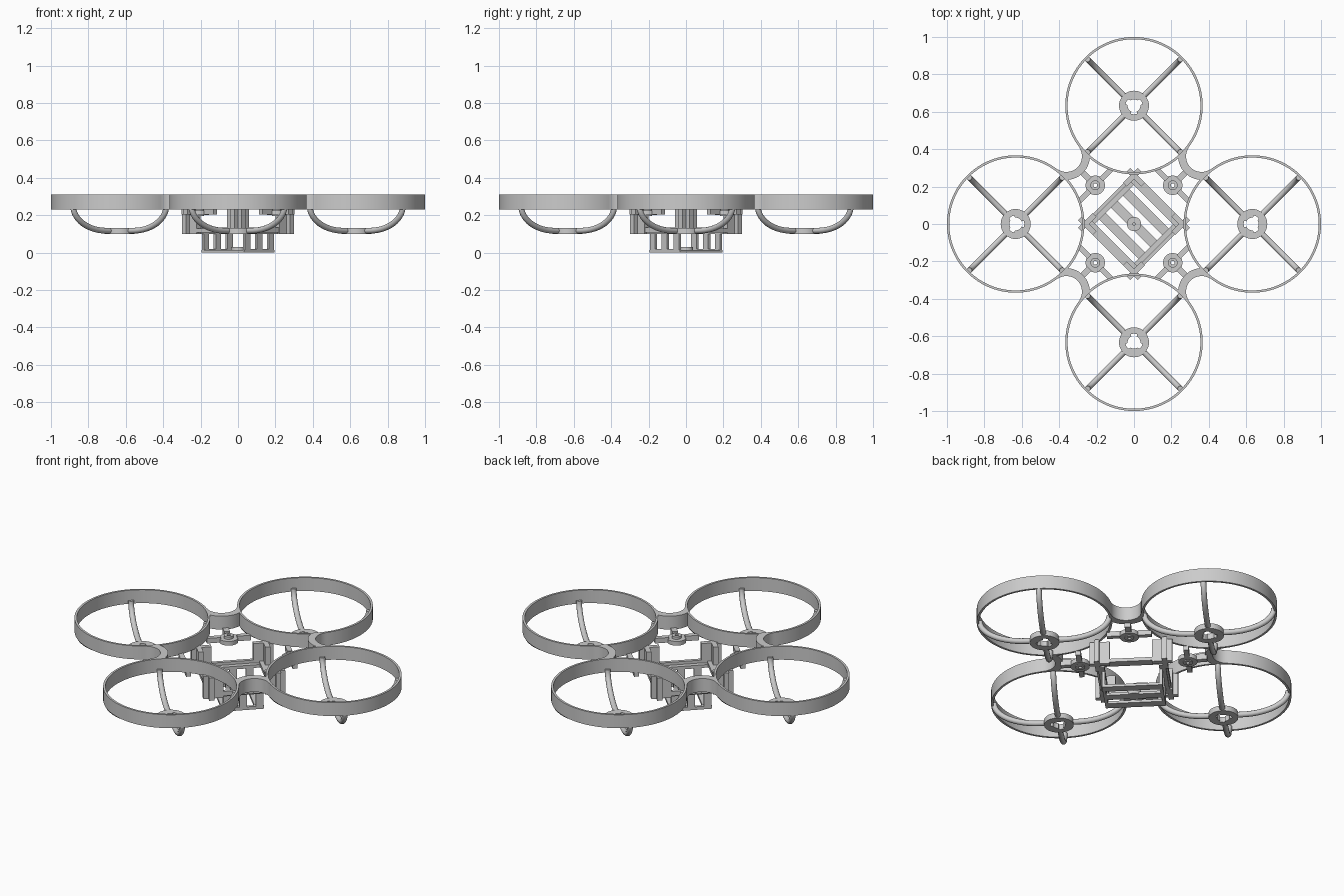
import bpy, bmesh
from math import sin, cos, pi, radians
from mathutils import Matrix

if "Cube" in bpy.data.objects:
    bpy.data.objects.remove(bpy.data.objects["Cube"])

Q = pi / 4


def finish(name, bm, matrix, smooth=True):
    bmesh.ops.recalc_face_normals(bm, faces=bm.faces)
    bm.transform(matrix)
    me = bpy.data.meshes.new(name)
    bm.to_mesh(me)
    bm.free()
    ob = bpy.data.objects.new(name, me)
    bpy.context.collection.objects.link(ob)
    if smooth:
        bpy.context.view_layer.objects.active = ob
        bpy.ops.object.select_all(action='DESELECT')
        ob.select_set(True)
        bpy.ops.object.shade_smooth_by_angle(angle=radians(35))
    return ob


def place(x, y, a=0):
    return Matrix.Translation((x, y, 0)) @ Matrix.Rotation(a, 4, 'Z')


def band(name, n, ro, inner, z0, z1, m):
    """Closed ring: constant outer radius, inner radius given by a function."""
    bm = bmesh.new()
    loops = []
    for i in range(n):
        a = 2 * pi * i / n
        ri = inner(a)
        loops.append([bm.verts.new((r * cos(a), r * sin(a), z))
                      for r, z in ((ro, z0), (ro, z1), (ri, z1), (ri, z0))])
    for i in range(n):
        p, q = loops[i], loops[(i + 1) % n]
        for k in range(4):
            bm.faces.new((p[k], q[k], q[(k + 1) % 4], p[(k + 1) % 4]))
    return finish(name, bm, m)


def prism(name, pts, z0, z1, m):
    bm = bmesh.new()
    f = bm.faces.new([bm.verts.new((x, y, z0)) for x, y in pts])
    ext = bmesh.ops.extrude_face_region(bm, geom=[f])['geom']
    for v in ext:
        if isinstance(v, bmesh.types.BMVert):
            v.co.z = z1
    return finish(name, bm, m)


def box(name, u0, u1, v0, v1, z0, z1, m):
    bm = bmesh.new()
    bmesh.ops.create_cube(bm, size=1)
    for v in bm.verts:
        v.co = ((u0 + u1) / 2 + v.co.x * (u1 - u0),
                (v0 + v1) / 2 + v.co.y * (v1 - v0),
                (z0 + z1) / 2 + v.co.z * (z1 - z0))
    return finish(name, bm, m, False)


def tube(name, path, rad, m, sides=14):
    """Round rod following a path in the XZ plane."""
    bm = bmesh.new()
    rings = []
    for i, (x, z) in enumerate(path):
        xa, za = path[max(i - 1, 0)]
        xb, zb = path[min(i + 1, len(path) - 1)]
        d = ((xb - xa) ** 2 + (zb - za) ** 2) ** 0.5
        nx, nz = -(zb - za) / d, (xb - xa) / d
        rings.append([bm.verts.new((x + nx * rad * cos(t), rad * sin(t), z + nz * rad * cos(t)))
                      for t in (2 * pi * k / sides for k in range(sides))])
    for p, q in zip(rings, rings[1:]):
        for k in range(sides):
            bm.faces.new((p[k], p[(k + 1) % sides], q[(k + 1) % sides], q[k]))
    bm.faces.new(rings[0])
    bm.faces.new(rings[-1])
    return finish(name, bm, m)


# Four propeller guards: hoop, motor hub with lobed hole, curved arms
arm_path = [(0.06, 0.117)] + [(0.1 + 0.252 * sin(t), 0.25 - 0.133 * cos(t))
                              for t in (pi / 2 * k / 14 for k in range(15))]
for i in range(4):
    a = i * pi / 2
    cx, cy = 0.6325 * cos(a), 0.6325 * sin(a)
    band("guard_hoop", 96, 0.3675, lambda t: 0.355, 0.23, 0.31, place(cx, cy))
    band("motor_hub", 72, 0.08, lambda t: 0.046 if cos(3 * t) > 0.45 else 0.034,
         0.1, 0.132, place(cx, cy, a + pi))
    for k in range(4):
        tube("guard_arm", arm_path, 0.0155, place(cx, cy, Q + k * pi / 2))

# Between neighbouring hoops: curved bridge and a damper mount with three struts
for i in range(4):
    m = place(0, 0, Q + i * pi / 2)
    arc = [(0.511 - 0.083 * cos(t), 0.083 * sin(t))
           for t in (radians(-85 + 170 * k / 20) for k in range(21))]
    arc += [(0.511 - 0.125 * cos(t), 0.125 * sin(t))
            for t in (radians(45 - 90 * k / 16) for k in range(17))]
    prism("hoop_bridge", arc, 0.23, 0.31, m)
    mm = m @ Matrix.Translation((0.293, 0, 0))
    band("mount_disc", 40, 0.052, lambda t: 0.025, 0.2, 0.225, mm)
    band("mount_collar", 32, 0.026, lambda t: 0.01, 0.195, 0.24, mm)
    for s in (-1, 1):
        lo, hi = sorted((s * 0.045, s * 0.122))
        box("mount_side_strut", -0.014, 0.014, lo, hi, 0.205, 0.235, mm)
    box("mount_outer_strut", 0.045, 0.105, -0.016, 0.016, 0.205, 0.24, mm)

# Battery bay, turned 45 degrees: local x runs across the slats
bay = place(0, 0, Q)
for s in (-1, 1):
    box("bay_end_rail", -0.2, 0.2, s * 0.184 - 0.01, s * 0.184 + 0.01, 0.108, 0.135, bay)
    box("bay_side_rail", s * 0.172 - 0.025, s * 0.172 + 0.025, -0.184, 0.184, 0.108, 0.128, bay)

# Crossed corner plates that hang the bay from the hoops
for i in range(4):
    m = place(0, 0, Q + i * pi / 2)
    box("corner_plate_long", 0.115, 0.225, 0.17, 0.198, 0.1, 0.235, m)
    box("corner_plate_cross", 0.17, 0.198, 0.115, 0.225, 0.1, 0.235, m)

# Lower tray: slats, end lips, posts and the centre peg
for u in (-0.09, 0, 0.09):
    box("tray_slat", u - 0.025, u + 0.025, -0.162, 0.162, 0.0, 0.015, bay)
    for s in (-1, 1):
        lo, hi = sorted((s * 0.148, s * 0.164))
        box("tray_post", u - 0.02, u + 0.02, lo, hi, 0.0, 0.112, bay)
for s in (-1, 1):
    lo, hi = sorted((s * 0.148, s * 0.164))
    box("tray_end_lip", -0.1, 0.1, lo, hi, 0.0, 0.018, bay)
    lo, hi = sorted((s * 0.148, s * 0.184))
    box("tray_shoulder", -0.155, 0.155, lo, hi, 0.1, 0.118, bay)
band("centre_peg", 32, 0.038, lambda t: 0.006, 0.0, 0.03, bay)
